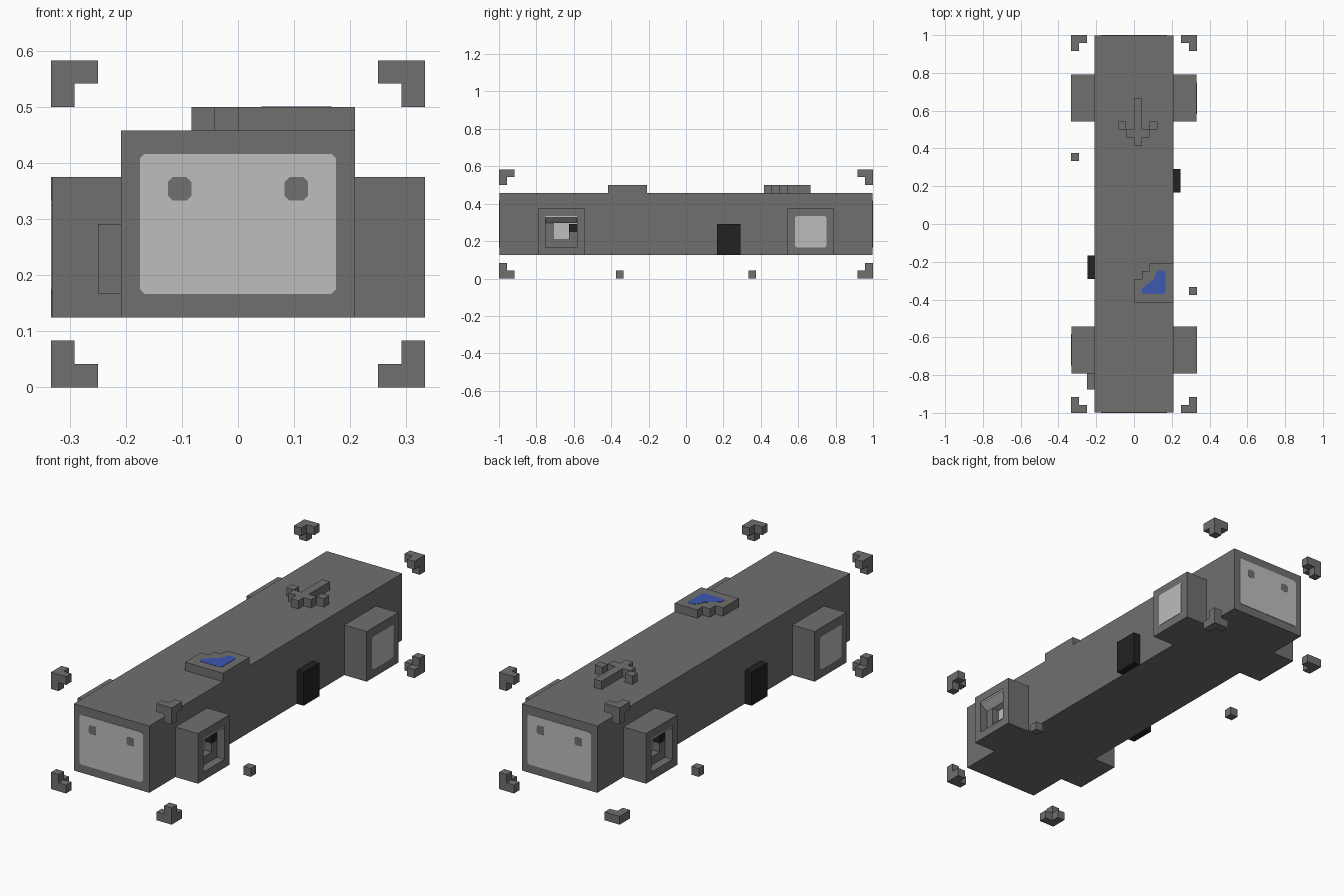
import bpy
import bmesh

cube = bpy.data.objects.get("Cube")
if cube:
    bpy.data.objects.remove(cube)

U = 1 / 24  # one block of the model


def material(name, rgb):
    m = bpy.data.materials.new(name)
    m.use_nodes = True
    m.diffuse_color = (*rgb, 1)
    m.node_tree.nodes["Principled BSDF"].inputs["Base Color"].default_value = (*rgb, 1)
    return m


GRAY = material("dark gray", (0.16, 0.16, 0.155))
LIGHT = material("light gray", (0.51, 0.51, 0.51))
BLACK = material("black", (0.016, 0.016, 0.016))
BLUE = material("blue", (0.048, 0.1, 0.44))


def finish(name, bm, mat):
    bmesh.ops.recalc_face_normals(bm, faces=bm.faces)
    mesh = bpy.data.meshes.new(name)
    bm.to_mesh(mesh)
    bm.free()
    mesh.materials.append(mat)
    obj = bpy.data.objects.new(name, mesh)
    bpy.context.collection.objects.link(obj)


def blocks(name, mat, spans, s=1):
    """One object from boxes (x0, x1, y0, y1, z0, z1); s=-1 turns it half round."""
    bm = bmesh.new()
    for x0, x1, y0, y1, z0, z1 in spans:
        box = bmesh.ops.create_cube(bm, size=1)["verts"]
        for v in box:
            v.co = (s * U * (x1 if v.co.x > 0 else x0),
                    s * U * (y1 if v.co.y > 0 else y0),
                    U * (z1 if v.co.z > 0 else z0))
    finish(name, bm, mat)


def prism(name, mat, outline, d0, d1, place):
    """Extrude a 2D outline between two depths; place maps (a, b, depth) to x, y, z."""
    bm = bmesh.new()
    rings = []
    for d in (d0, d1):
        ring = [bm.verts.new([U * c for c in place(a, b, d)]) for a, b in outline]
        bm.faces.new(ring)
        rings.append(ring)
    for i in range(len(outline)):
        bm.faces.new((rings[0][i - 1], rings[0][i], rings[1][i], rings[1][i - 1]))
    finish(name, bm, mat)


def clipped(a0, a1, b0, b1, c):
    """Rectangle with clipped corners."""
    return [(a0 + c, b0), (a1 - c, b0), (a1, b0 + c), (a1, b1 - c),
            (a1 - c, b1), (a0 + c, b1), (a0, b1 - c), (a0, b0 + c)]


# Long main body
blocks("main_body", GRAY, [(-5, 5, -23.95, 23.95, 3, 11)])

# Parts that repeat on the opposite end and side
for s, end in ((1, "front"), (-1, "back")):
    def on_end(a, b, d):
        return s * a, -s * d, b

    def on_side(a, b, d):
        return s * d, s * a, b

    # Screen with two round eyes
    prism(end + "_screen", LIGHT, clipped(-4.2, 4.2, 4, 10, 0.2), 23.9, 24, on_end)
    for x in (-2.5, 2.5):
        prism(end + "_eye", GRAY, clipped(x - 0.5, x + 0.5, 8, 9, 0.2), 23.9, 24.02, on_end)

    # Closed side housing with its light panel
    blocks(end + "_closed_housing", GRAY, [(5, 7.96, 13, 19, 3, 9)], s)
    prism(end + "_side_panel", LIGHT, clipped(14, 18, 4, 8, 0.2), 7.9, 8, on_side)

    # Open side housing: back wall and four walls around the recess
    blocks(end + "_open_housing", GRAY,
           [(5, 6, -19, -13, 3, 9),
            (6, 8, -19, -18, 3, 9), (6, 8, -14, -13, 3, 9),
            (6, 8, -18, -14, 3, 4), (6, 8, -18, -14, 8, 9)], s)
    blocks(end + "_recess_back", LIGHT, [(6, 6.1, -18, -14, 4, 8)], s)
    blocks(end + "_recess_ledge", GRAY,
           [(6.1, 7, -18, -17, 4, 7.1), (6.1, 7, -17, -14, 4, 5),
            (6.1, 7, -15, -14, 5, 6)], s)
    blocks(end + "_recess_knob", BLACK, [(6.1, 7, -15, -14, 6, 7)], s)

    # Sloping shutter under the top of the recess
    prism(end + "_shutter", LIGHT, [(7.95, 8), (7.95, 7.8), (7, 7.1), (6.1, 7.1), (6.1, 8)],
          -18, -14, lambda a, b, d: (s * a, s * d, b))

    # Dark door and loose block on the ground
    blocks(end + "_door", BLACK, [(5, 5.9, 4, 7, 3, 7)], s)
    blocks(end + "_ground_block", GRAY, [(7, 8, -9, -8, 0, 1)], s)

# Small box beside the closed housing
blocks("side_box", GRAY, [(-6, -5, -21, -19, 4, 7)])

# Stepped pad with a blue patch
blocks("roof_pad", GRAY, [(0, 5, -10, -7, 11, 12), (1, 5, -7, -6, 11, 12),
                          (2, 5, -6, -5, 11, 12)])
prism("blue_patch", BLUE,
      [(1.2, -8.9), (3.8, -8.9), (4, -8.7), (4, -6.1), (3.8, -5.9), (3.1, -5.9),
       (2.7, -6.4), (2.5, -7), (1.9, -7.5), (1, -8.2), (1, -8.7)],
      11.95, 12.03, lambda a, b, d: (a, b, d))

# Raised arrow pointing to the front
blocks("roof_arrow", GRAY, [(0, 1, 12, 16, 11, 12), (-1, 2, 11, 12, 11, 12),
                            (0, 1, 10, 11, 11, 12), (-2, -1, 12, 13, 11, 12),
                            (2, 3, 12, 13, 11, 12)])

# Floating corner brackets, each a corner block with arms pointing inward
for x in (-1, 1):
    for y in (-1, 1):
        for top in (False, True):
            z0, z1 = (13, 14) if top else (0, 1)
            spans = [(7 * x, 8 * x, 23 * y, 24 * y, z0, z1),
                     (6 * x, 7 * x, 23 * y, 24 * y, z0, z1),
                     (7 * x, 8 * x, 22 * y, 23 * y, z0, z1)]
            # One low bracket lies flat
            if top or (x, y) != (-1, 1):
                up = 12 if top else 1
                spans.append((7 * x, 8 * x, 23 * y, 24 * y, up, up + 1))
            blocks("corner_bracket", GRAY, spans)
